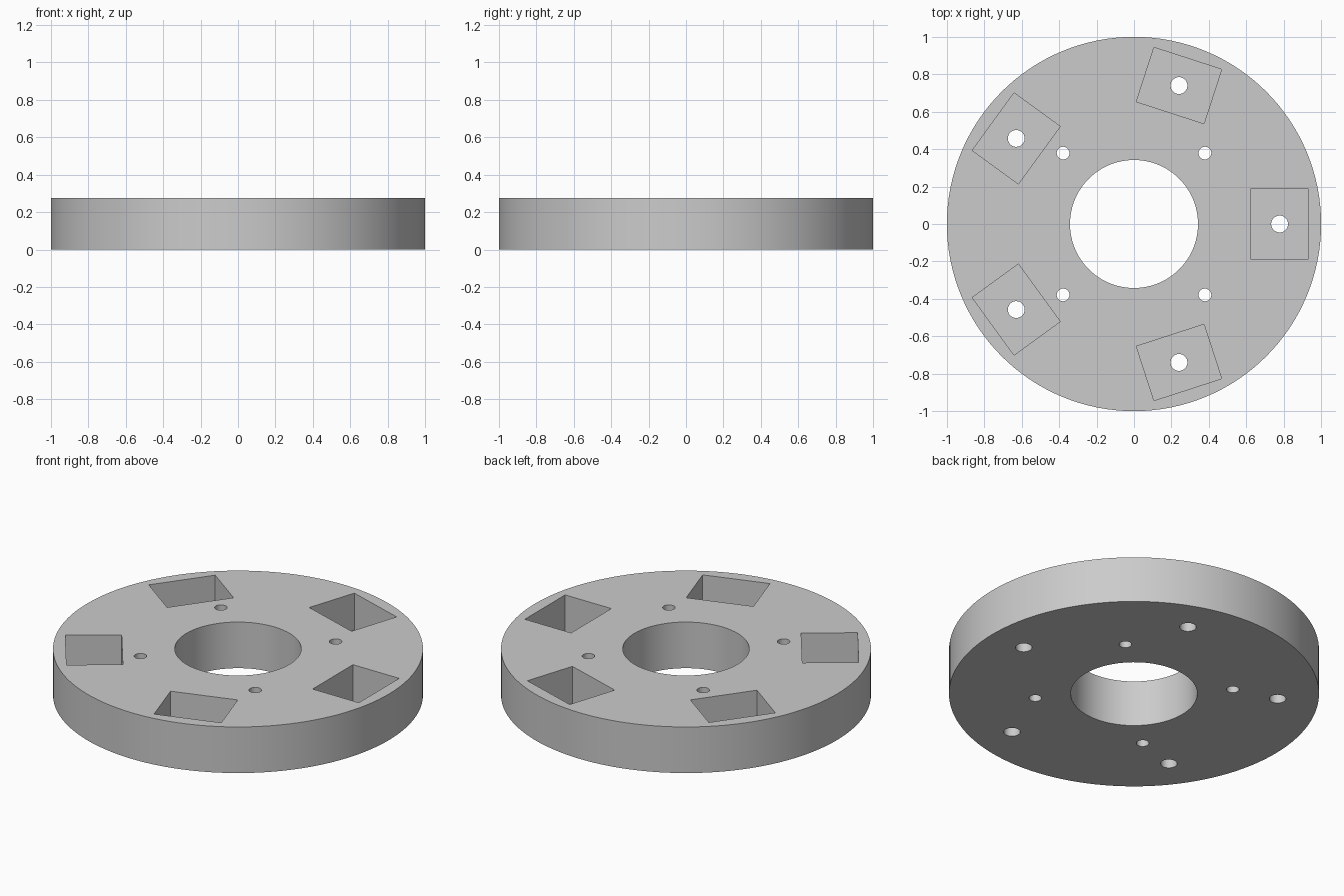
import bpy, bmesh, math
from mathutils import Matrix

if "Cube" in bpy.data.objects:
    bpy.data.objects.remove(bpy.data.objects["Cube"])

THICK = 0.275        # plate thickness
FLOOR = 0.055        # material left under each pocket
POCKET_R = 0.778     # distance of pockets from the axis


def make_object(name, bm):
    mesh = bpy.data.meshes.new(name)
    bm.to_mesh(mesh)
    bm.free()
    obj = bpy.data.objects.new(name, mesh)
    bpy.context.collection.objects.link(obj)
    return obj


def add_cylinder(bm, x, y, radius, z0, z1, segments):
    bmesh.ops.create_cone(bm, cap_ends=True, segments=segments,
                          radius1=radius, radius2=radius, depth=z1 - z0,
                          matrix=Matrix.Translation((x, y, (z0 + z1) / 2)))


# Round plate
bm = bmesh.new()
add_cylinder(bm, 0, 0, 1.0, 0, THICK, 128)
plate = make_object("round_plate", bm)

# Central bore, four bolt holes and five pocket holes
bores = bmesh.new()
add_cylinder(bores, 0, 0, 0.342, -0.1, THICK + 0.1, 96)
for sx in (-1, 1):
    for sy in (-1, 1):
        add_cylinder(bores, sx * 0.379, sy * 0.379, 0.034, -0.1, THICK + 0.1, 32)

# Five rectangular pockets open at the top
pockets = bmesh.new()
for i in range(5):
    a = i * math.tau / 5
    add_cylinder(bores, POCKET_R * math.cos(a), POCKET_R * math.sin(a),
                 0.045, -0.1, THICK + 0.1, 32)
    top = THICK + 0.1
    place = (Matrix.Rotation(a, 4, 'Z')
             @ Matrix.Translation((POCKET_R, 0, (FLOOR + top) / 2))
             @ Matrix.Diagonal((0.305, 0.38, top - FLOOR, 1)))
    bmesh.ops.create_cube(pockets, size=1, matrix=place)

# Cut the plate
cutters = [make_object("bore_cutter", bores), make_object("pocket_cutter", pockets)]
bpy.context.view_layer.objects.active = plate
plate.select_set(True)
for cutter in cutters:
    cutter.hide_render = True
    mod = plate.modifiers.new(cutter.name, 'BOOLEAN')
    mod.operation = 'DIFFERENCE'
    mod.solver = 'EXACT'
    mod.object = cutter
    bpy.ops.object.modifier_apply(modifier=mod.name)
    bpy.data.objects.remove(cutter)

# Single grey finish
grey = bpy.data.materials.new("light_grey")
grey.diffuse_color = (0.6, 0.6, 0.6, 1)
grey.use_nodes = True
grey.node_tree.nodes["Principled BSDF"].inputs["Base Color"].default_value = grey.diffuse_color
plate.data.materials.clear()
plate.data.materials.append(grey)
for face in plate.data.polygons:
    face.material_index = 0
bpy.ops.object.shade_smooth_by_angle(angle=math.radians(30))
